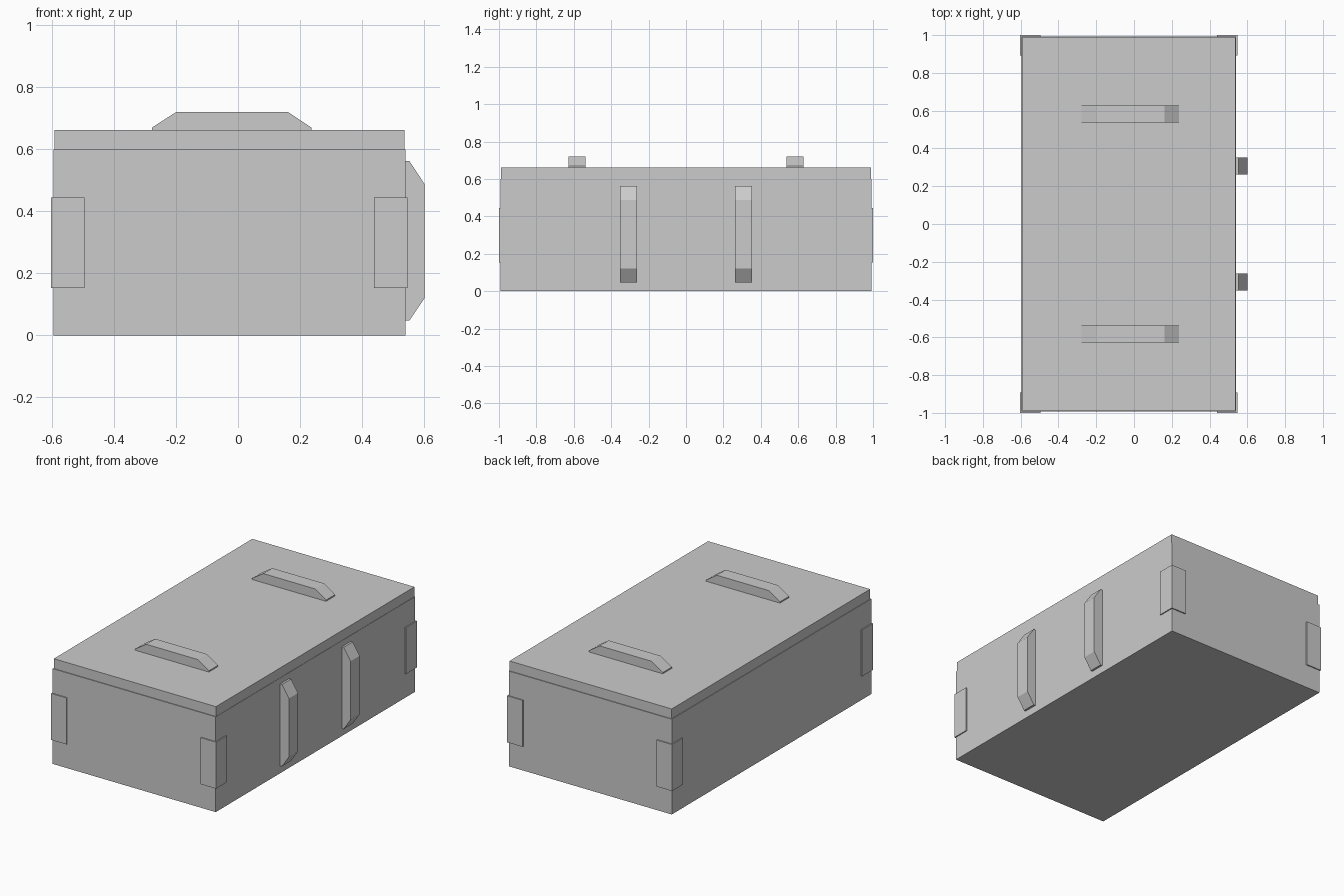
import bpy, bmesh
from mathutils import Vector

if "Cube" in bpy.data.objects:
    bpy.data.objects.remove(bpy.data.objects["Cube"])


def prism(name, profile, extrude):
    """Closed profile of 3D points swept along a vector."""
    bm = bmesh.new()
    face = bm.faces.new([bm.verts.new(p) for p in profile])
    swept = bmesh.ops.extrude_face_region(bm, geom=[face], use_keep_orig=True)
    verts = [v for v in swept["geom"] if isinstance(v, bmesh.types.BMVert)]
    bmesh.ops.translate(bm, verts=verts, vec=Vector(extrude))
    bmesh.ops.recalc_face_normals(bm, faces=bm.faces)
    mesh = bpy.data.meshes.new(name)
    bm.to_mesh(mesh)
    bm.free()
    obj = bpy.data.objects.new(name, mesh)
    bpy.context.collection.objects.link(obj)
    return obj


def box(name, x0, x1, y0, y1, z0, z1):
    base = [(x0, y0, z0), (x1, y0, z0), (x1, y1, z0), (x0, y1, z0)]
    return prism(name, base, (0, 0, z1 - z0))


CX = -0.028            # chest centre in x (side handles shift it left)
HX, HY = 0.568, 0.993  # chest half sizes

# Chest body and slightly inset lid
box("chest_body", CX - HX, CX + HX, -HY, HY, 0, 0.6)
box("lid", CX - HX + 0.004, CX + HX - 0.002, -HY + 0.005, HY - 0.005, 0.6, 0.662)

# L-shaped brackets wrapped round the four vertical corners
OX, OY, LEG, T = 0.575, 1.0, 0.108, 0.02
ell = [(OX, OY), (OX - LEG, OY), (OX - LEG, OY - T),
       (OX - T, OY - T), (OX - T, OY - LEG), (OX, OY - LEG)]
for sx, side in ((-1, "left"), (1, "right")):
    for sy, end in ((-1, "front"), (1, "back")):
        prism(f"corner_bracket_{end}_{side}",
              [(CX + sx * x, sy * y, 0.152) for x, y in ell], (0, 0, 0.293))

# Chamfered bars: two across the lid, two upright on the right side
W = 0.09
lid_bar = [(-0.278, 0.66), (-0.278, 0.67), (-0.2, 0.72),
           (0.162, 0.72), (0.237, 0.67), (0.237, 0.66)]
side_bar = [(0.538, 0.047), (0.553, 0.047), (0.602, 0.12),
            (0.602, 0.488), (0.553, 0.562), (0.538, 0.562)]
for s, end in ((-1, "front"), (1, "back")):
    prism(f"lid_handle_{end}", [(x, s * 0.583 - W / 2, z) for x, z in lid_bar], (0, W, 0))
    prism(f"side_handle_{end}", [(x, s * 0.307 - W / 2, z) for x, z in side_bar], (0, W, 0))
